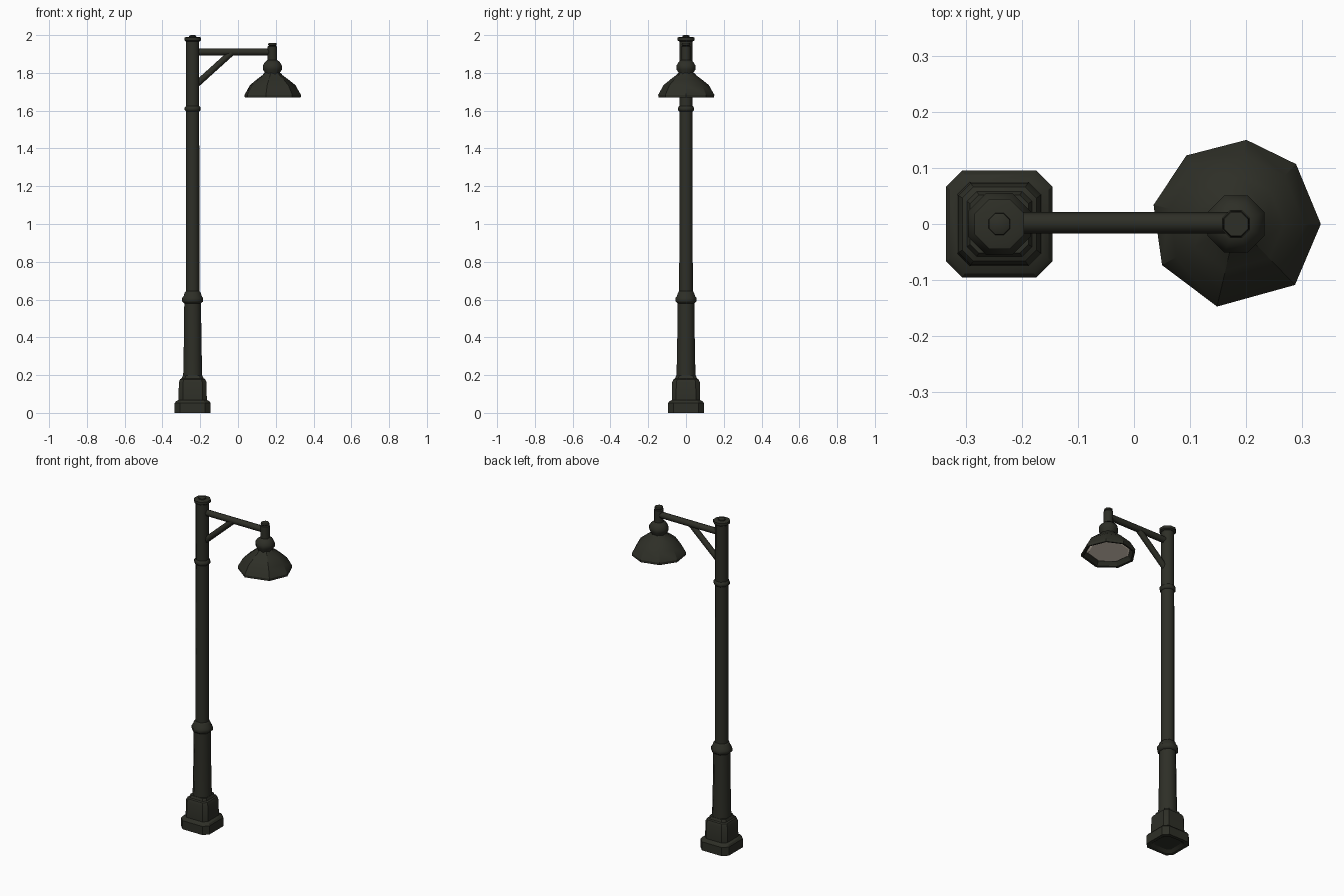
import bpy, bmesh
from math import sin, cos, pi, radians
from mathutils import Vector

cube = bpy.data.objects.get("Cube")
if cube:
    bpy.data.objects.remove(cube, do_unlink=True)


def material(name, rgb):
    m = bpy.data.materials.new(name)
    m.use_nodes = True
    m.diffuse_color = (*rgb, 1)
    bsdf = m.node_tree.nodes["Principled BSDF"]
    bsdf.inputs["Base Color"].default_value = (*rgb, 1)
    bsdf.inputs["Roughness"].default_value = 0.8
    return m


IRON = material("dark iron", (0.027, 0.028, 0.020))
GLASS = material("warm lamp glass", (0.95, 0.83, 0.68))

POLE_X, LAMP_X = -0.24, 0.182
OCTAGON = [pi / 8 + i * pi / 4 for i in range(8)]


def round_ring(r, angles=OCTAGON):
    return [(r * cos(a), r * sin(a)) for a in angles]


def square_ring(h):
    """Square of half width h with cut corners."""
    c = h * 0.7
    return [(h, c), (c, h), (-c, h), (-h, c), (-h, -c), (-c, -h), (c, -h), (h, -c)]


def loft(name, x, sections, mat=IRON, smooth=50):
    """Join (ring, z) sections into one closed shell."""
    bm = bmesh.new()
    loops = [[bm.verts.new((x + px, py, z)) for px, py in ring] for ring, z in sections]
    for a, b in zip(loops, loops[1:]):
        n = len(a)
        for i in range(n):
            j = (i + 1) % n
            bm.faces.new((a[i], a[j], b[j], b[i]))
    bm.faces.new(loops[0])
    bm.faces.new(loops[-1])
    bmesh.ops.recalc_face_normals(bm, faces=bm.faces)
    mesh = bpy.data.meshes.new(name)
    bm.to_mesh(mesh)
    bm.free()
    obj = bpy.data.objects.new(name, mesh)
    bpy.context.collection.objects.link(obj)
    mesh.materials.append(mat)
    bpy.ops.object.select_all(action='DESELECT')
    obj.select_set(True)
    bpy.context.view_layer.objects.active = obj
    bpy.ops.object.shade_smooth_by_angle(angle=radians(smooth))


def lathe(name, x, profile, angles=OCTAGON, **options):
    loft(name, x, [(round_ring(r, angles), z) for r, z in profile], **options)


def rod(name, start, end, radius):
    start, end = Vector(start), Vector(end)
    way = end - start
    bpy.ops.mesh.primitive_cylinder_add(
        vertices=8, radius=radius, depth=way.length, location=(start + end) / 2,
        rotation=way.to_track_quat('Z', 'Y').to_euler())
    obj = bpy.context.object
    obj.name = name
    obj.data.materials.append(IRON)
    bpy.ops.object.shade_smooth_by_angle(angle=radians(50))


# Stepped plinth with cut corners and a shallow recess underneath
plinth = [(0.06, 0.012), (0.075, 0), (0.095, 0), (0.095, 0.052), (0.088, 0.062),
          (0.075, 0.068), (0.073, 0.163), (0.066, 0.178), (0.058, 0.183), (0.052, 0.197)]
loft("plinth", POLE_X, [(square_ring(h), z) for h, z in plinth], smooth=30)

# Tapered lower column and its collar
lathe("lower_column", POLE_X, [(0.055, 0.17), (0.054, 0.21), (0.050, 0.40), (0.048, 0.585)])
lathe("middle_collar", POLE_X, [(0.048, 0.58), (0.06, 0.59), (0.06, 0.608),
                                (0.051, 0.62), (0.046, 0.637), (0.038, 0.645)])

# Main pole, upper ring and cap
lathe("pole", POLE_X, [(0.039, 0.60), (0.038, 1.20), (0.037, 1.98)])
lathe("upper_ring", POLE_X, [(0.037, 1.595), (0.046, 1.603), (0.046, 1.616), (0.037, 1.626)])
lathe("pole_cap", POLE_X, [(0.037, 1.965), (0.048, 1.972), (0.048, 1.987), (0.037, 1.99)])
lathe("cap_knob", POLE_X, [(0.021, 1.988), (0.020, 1.996), (0.012, 2.0)])

# Arm and diagonal brace
rod("arm", (POLE_X, 0.002, 1.911), (LAMP_X, 0.002, 1.911), 0.019)
rod("brace", (-0.225, 0, 1.735), (-0.033, 0, 1.908), 0.017)

# Lamp stem, knob and rounded fitting
lathe("lamp_stem", LAMP_X, [(0.027, 1.84), (0.027, 1.94), (0.02, 1.943),
                            (0.025, 1.948), (0.023, 1.957)])
lathe("lamp_fitting", LAMP_X, [(0.028, 1.868), (0.043, 1.857), (0.055, 1.838),
                               (0.055, 1.818), (0.044, 1.803), (0.043, 1.775)])

# Uneven eight-sided shade: outer skin, rim and inner skin
SHADE = [radians(a) for a in (0, 45, 83, 126, 167, 209, 257, 314)]
lathe("lamp_shade", LAMP_X,
      [(0.043, 1.80), (0.055, 1.787), (0.085, 1.765), (0.122, 1.735),
       (0.151, 1.684), (0.15, 1.67), (0.138, 1.672), (0.108, 1.715), (0.07, 1.74)],
      angles=SHADE, smooth=30)

# Lamp glass inside the shade
lathe("lamp_glass", LAMP_X, [(0.124, 1.697), (0.112, 1.689)],
      angles=SHADE, mat=GLASS, smooth=30)
